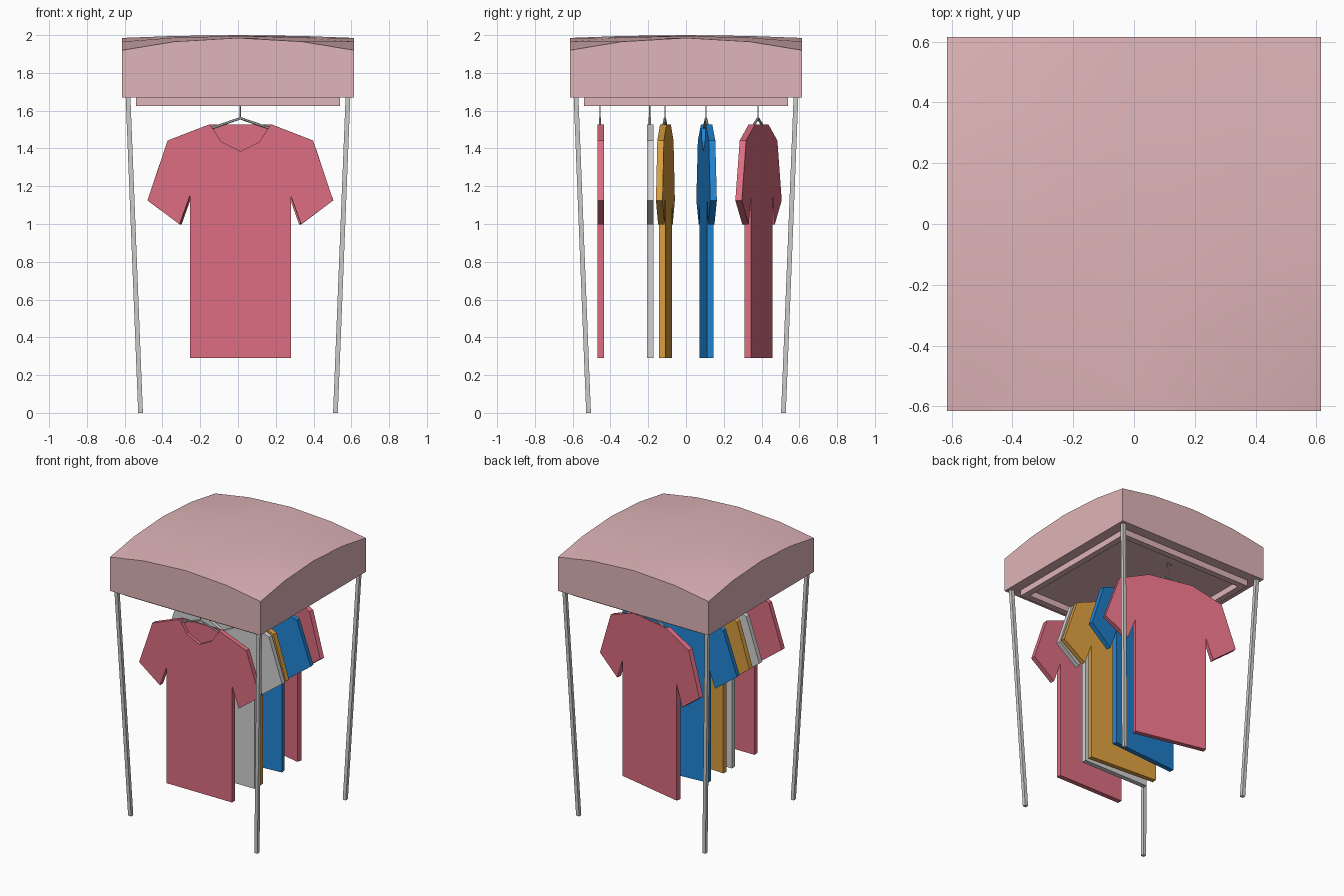
import bpy, bmesh, math
from mathutils import Vector, Matrix

if "Cube" in bpy.data.objects:
    bpy.data.objects.remove(bpy.data.objects["Cube"])


def material(name, rgb):
    m = bpy.data.materials.new(name)
    m.diffuse_color = (*rgb, 1)
    m.use_nodes = True
    m.node_tree.nodes["Principled BSDF"].inputs["Base Color"].default_value = m.diffuse_color
    return m


CANOPY = material("dusty pink canvas", (0.74, 0.46, 0.48))
ROSE = material("rose cloth", (0.72, 0.155, 0.22))
WHITE = material("white cloth", (0.64, 0.64, 0.64))
GOLD = material("gold cloth", (0.70, 0.34, 0.05))
BLUE = material("blue cloth", (0.015, 0.23, 0.64))
METAL = material("light grey metal", (0.62, 0.62, 0.60))


def finish(name, bm, mat):
    bmesh.ops.recalc_face_normals(bm, faces=bm.faces)
    me = bpy.data.meshes.new(name)
    bm.to_mesh(me)
    bm.free()
    me.materials.append(mat)
    ob = bpy.data.objects.new(name, me)
    bpy.context.collection.objects.link(ob)
    return ob


def add_box(bm, lo, hi):
    lo, hi = Vector(lo), Vector(hi)
    m = Matrix.Translation((lo + hi) / 2) @ Matrix.Diagonal((*(hi - lo), 1))
    bmesh.ops.create_cube(bm, size=1, matrix=m)


def add_rod(bm, a, b, r, sides=6):
    a, b = Vector(a), Vector(b)
    rot = (b - a).to_track_quat('Z', 'Y').to_matrix().to_4x4()
    bmesh.ops.create_cone(bm, cap_ends=True, segments=sides, radius1=r, radius2=r,
                          depth=(b - a).length,
                          matrix=Matrix.Translation((a + b) / 2) @ rot)


# Canopy: gently domed roof, straight valance, flat underside
H, BASE = 0.615, 1.67
steps = [-1, -0.55, 0, 0.55, 1]
bm = bmesh.new()
grid = [[bm.verts.new((u * H, v * H,
         2.0 - 0.015 * (u * u + v * v) - 0.05 * u * u * v * v))
         for u in steps] for v in steps]
for j in range(4):
    for i in range(4):
        bm.faces.new((grid[j][i], grid[j][i + 1], grid[j + 1][i + 1], grid[j + 1][i]))
edge = [e for e in bm.edges if e.is_boundary]
skirt = bmesh.ops.extrude_edge_only(bm, edges=edge)["geom"]
for v in skirt:
    if isinstance(v, bmesh.types.BMVert):
        v.co.z = BASE
bmesh.ops.contextual_create(bm, geom=[e for e in skirt
                            if isinstance(e, bmesh.types.BMEdge) and e.is_boundary])
canopy = finish("canopy", bm, CANOPY)
bpy.context.view_layer.objects.active = canopy
canopy.select_set(True)
bpy.ops.object.shade_smooth_by_angle(angle=math.radians(30))

# Square frame hanging under the canopy
R, T, Z0 = 0.54, 0.045, 1.625
bm = bmesh.new()
for s in (-1, 1):
    lo, hi = sorted((s * R, s * (R - T)))
    add_box(bm, (-R, lo, Z0), (R, hi, BASE))
    add_box(bm, (lo, -R + T, Z0), (hi, R - T, BASE))
finish("hanging_frame", bm, CANOPY)

# Four square legs leaning outward to the canopy corners
for fy, yname in ((-1, "front"), (1, "back")):
    for fx, xname in ((-1, "left"), (1, "right")):
        bm = bmesh.new()
        add_box(bm, (-0.0125, -0.0125, 0), (0.0125, 0.0125, BASE))
        for v in bm.verts:
            c = 0.582 if v.co.z > 1 else 0.516
            v.co.x += fx * c
            v.co.y += fy * c
        finish(f"{yname}_{xname}_leg", bm, METAL)

# Shirt outline (right half, neck to hem) and neckline
HALF = [(0.162, 1.528), (0.385, 1.442), (0.492, 1.125), (0.322, 0.998),
        (0.267, 1.15), (0.267, 0.29)]
DIP = [(-0.1, 1.435), (0, 1.385), (0.1, 1.435)]
FRONT_Y, MID_Y, BACK_Y = -0.0175, 0.006, 0.0175


def build_shirt(name, mat):
    bm = bmesh.new()
    outline = HALF + [(-x, z) for x, z in reversed(HALF)]

    def ring(pts, y):
        return [bm.verts.new((x, y, z)) for x, z in pts]
    front, back = ring(outline, FRONT_Y), ring(outline, BACK_Y)
    front_dip, mid_dip = ring(DIP, FRONT_Y), ring(DIP, MID_Y)
    mid_r, mid_l = ring([outline[0], outline[-1]], MID_Y)
    bm.faces.new(front + front_dip)
    bm.faces.new(back)
    last = len(outline) - 1
    for i in range(last):
        extra = [mid_r] if i == 0 else []
        tail = [mid_l] if i + 1 == last else []
        bm.faces.new([front[i], front[i + 1]] + tail + [back[i + 1], back[i]] + extra)
    bm.faces.new((back[0], back[-1], mid_l, mid_r))
    f = [front[-1]] + front_dip + [front[0]]
    m = [mid_l] + mid_dip + [mid_r]
    for i in range(4):
        bm.faces.new((f[i], f[i + 1], m[i + 1], m[i]))
    bm.faces.new(m)
    return finish(name, bm, mat)


def build_hanger(name):
    bm = bmesh.new()
    y = -0.003
    for s in (-1, 1):
        add_rod(bm, (0, y, 1.56), (s * 0.3, y, 1.457), 0.0065)
    path = [(0, 1.56), (0, 1.625)]
    path += [(0.02 * math.sin(a), 1.647 - 0.02 * math.cos(a))
             for a in (math.radians(d) for d in range(0, 271, 45))]
    for a, b in zip(path, path[1:]):
        add_rod(bm, (a[0], y, a[1]), (b[0], y, b[1]), 0.003)
    return finish(name, bm, METAL)


# Five shirts on hangers, each turned a little about its hook
for n, (y, turn, mat) in enumerate([(-0.452, 0, ROSE), (-0.189, 0, WHITE),
                                    (-0.109, -3.8, GOLD), (0.109, 4.3, BLUE),
                                    (0.384, -12.4, ROSE)], 1):
    for ob in (build_shirt(f"shirt_{n}", mat), build_hanger(f"hanger_{n}")):
        ob.location = (0.0125, y, 0)
        ob.rotation_euler.z = math.radians(turn)
